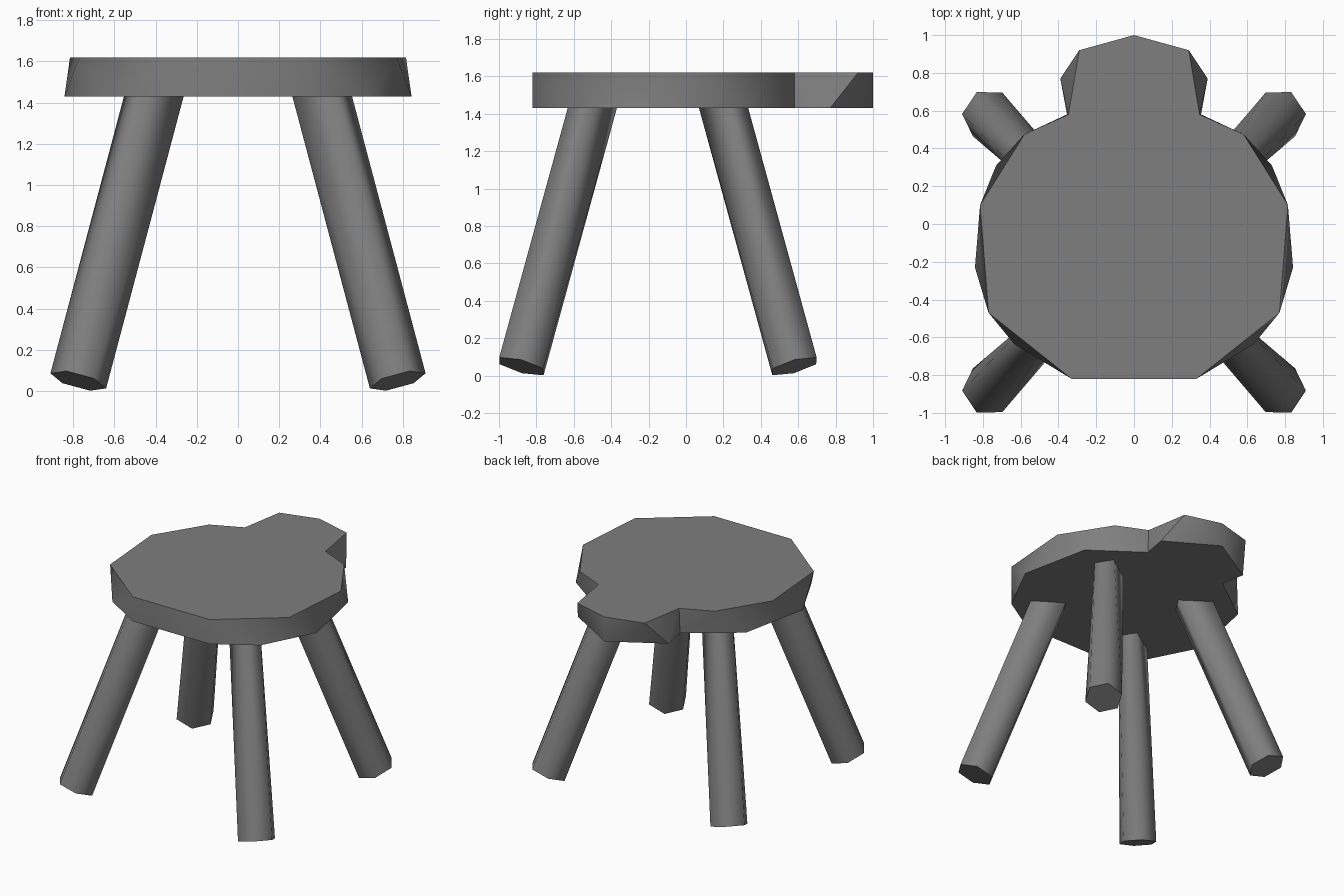
import bpy, bmesh, math
from mathutils import Vector

if "Cube" in bpy.data.objects:
    bpy.data.objects.remove(bpy.data.objects["Cube"])

# Dark grey finish
GREY = bpy.data.materials.new("dark_grey")
GREY.diffuse_color = (.21, .21, .21, 1)
GREY.use_nodes = True
GREY.node_tree.nodes["Principled BSDF"].inputs["Base Color"].default_value = GREY.diffuse_color


def make_object(name, bm, angle):
    bmesh.ops.recalc_face_normals(bm, faces=bm.faces)
    mesh = bpy.data.meshes.new(name)
    bm.to_mesh(mesh)
    bm.free()
    mesh.materials.append(GREY)
    obj = bpy.data.objects.new(name, mesh)
    bpy.context.collection.objects.link(obj)
    bpy.ops.object.select_all(action='DESELECT')
    obj.select_set(True)
    bpy.context.view_layer.objects.active = obj
    bpy.ops.object.shade_smooth_by_angle(angle=math.radians(angle))
    return obj


# Seat: right half outlines of the top and underside, from back tip to front edge
TOP = [(0, 1), (.29, .92), (.347, .58), (.58, .475), (.815, .10), (.77, -.47), (.33, -.82)]
BOTTOM = [(0, 1), (.39, .77), (.355, .58), (.73, .31), (.842, -.23), (.635, -.635), (.33, -.82)]
Z_TOP, Z_BOTTOM = 1.62, 1.43


def make_seat():
    bm = bmesh.new()

    def ring(pts, z):
        right = [bm.verts.new((x, y, z)) for x, y in pts]
        left = [right[0]] + [bm.verts.new((-x, y, z)) for x, y in pts[1:]]
        bm.faces.new(right + left[:0:-1])
        return right, left

    tops, bottoms = ring(TOP, Z_TOP), ring(BOTTOM, Z_BOTTOM)
    # faceted rim, same pattern on both halves
    for t, b in zip(tops, bottoms):
        for i in range(len(t) - 1):
            bm.faces.new((t[i], t[i + 1], b[i]))
            bm.faces.new((t[i + 1], b[i + 1], b[i]))
    # flat front edge
    bm.faces.new((tops[0][-1], tops[1][-1], bottoms[1][-1], bottoms[0][-1]))
    return make_object("seat", bm, 62)


# Legs: splayed posts, six-sided at the foot and four-sided at the head
def make_leg(name, sx, sy, radius=.14):
    foot, head = Vector((.775, .730, .05)), Vector((.39, .332, 1.5))
    axis = (foot - head).normalized()
    u = (Vector((1, 0, 0)) - axis * axis.x).normalized()
    v = axis.cross(u)
    if v.y < 0:
        v = -v
    bm = bmesh.new()

    def ring(centre, steps):
        verts = {}
        for k in steps:
            a = math.radians(5 + 60 * k)
            p = centre + radius * (u * math.cos(a) + v * math.sin(a))
            verts[k] = bm.verts.new((sx * p.x, sy * p.y - .15, p.z))
        bm.faces.new(list(verts.values()))
        return verts

    low, high = ring(foot, range(6)), ring(head, (0, 1, 3, 4))
    for a, b in ((0, 1), (3, 4)):
        bm.faces.new((low[a], low[b], high[b], high[a]))
    # foot corners without a matching head corner fan out into triangles
    for a, mid, b in ((1, 2, 3), (4, 5, 0)):
        bm.faces.new((low[a], low[mid], high[a]))
        bm.faces.new((low[mid], high[b], high[a]))
        bm.faces.new((low[mid], low[b], high[b]))
    return make_object(name, bm, 75)


make_seat()
for sy, end in ((-1, "front"), (1, "back")):
    for sx, side in ((-1, "left"), (1, "right")):
        make_leg(f"{end}_{side}_leg", sx, sy)
